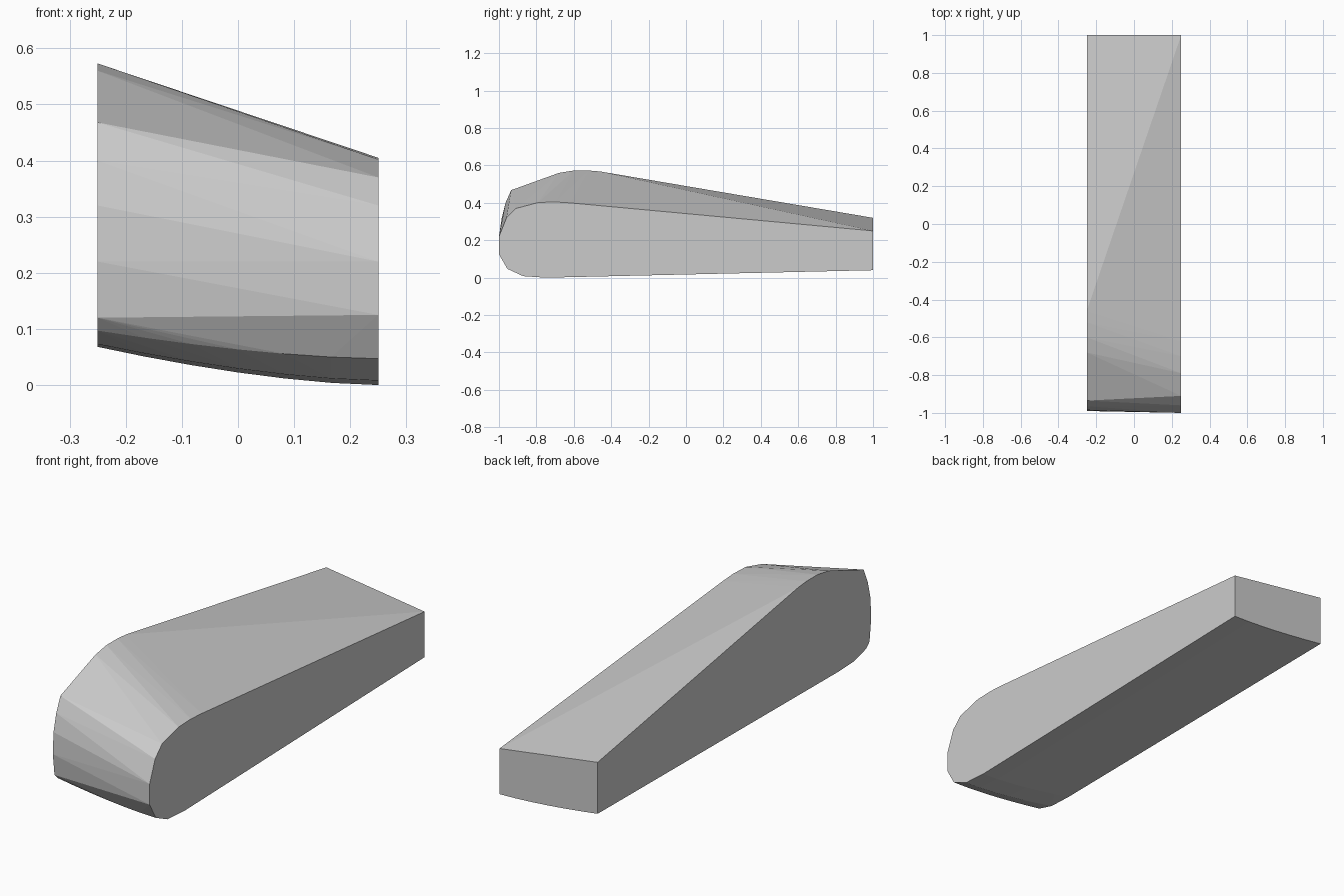
import bpy, bmesh, math

if "Cube" in bpy.data.objects:
    bpy.data.objects.remove(bpy.data.objects["Cube"])

HALF = 0.25

# Side outlines as (y, z), from the top of the back round the front to underneath
right_outline = [(1, 0.25), (-0.62, 0.40), (-0.70, 0.405), (-0.79, 0.402), (-0.91, 0.37),
                 (-0.96, 0.32), (-1.0, 0.22), (-1.0, 0.125)]
left_outline = [(1, 0.32), (-0.46, 0.568), (-0.52, 0.573), (-0.60, 0.573), (-0.68, 0.56),
                (-0.935, 0.468), (-0.965, 0.40), (-0.985, 0.32), (-0.99, 0.22),
                (-0.978, 0.12)]

bm = bmesh.new()
for x, outline in ((HALF, right_outline), (-HALF, left_outline)):
    for y, z in outline:
        bm.verts.new((x, y, z))

# Gently bowed underside: rows of (y, z at the right, rise to the left)
underside = [(1, 0.04, 0.043), (-0.75, 0.0, 0.068), (-0.87, 0.008, 0.065), (-0.955, 0.047, 0.05)]
STEPS = 6
for i in range(STEPS + 1):
    t = i / STEPS
    for y, z, rise in underside:
        bm.verts.new((HALF - 2 * HALF * t, y, z + rise * t ** 1.6))

# The body is the convex skin around these sections
result = bmesh.ops.convex_hull(bm, input=bm.verts)
loose = {g for g in result["geom_interior"] + result["geom_unused"]
         if isinstance(g, bmesh.types.BMVert)}
bmesh.ops.delete(bm, geom=list(loose), context='VERTS')
bmesh.ops.dissolve_limit(bm, angle_limit=math.radians(0.3), verts=bm.verts, edges=bm.edges)
bmesh.ops.recalc_face_normals(bm, faces=bm.faces)

mesh = bpy.data.meshes.new("tapered_block")
bm.to_mesh(mesh)
bm.free()
body = bpy.data.objects.new("tapered_block", mesh)
bpy.context.collection.objects.link(body)
